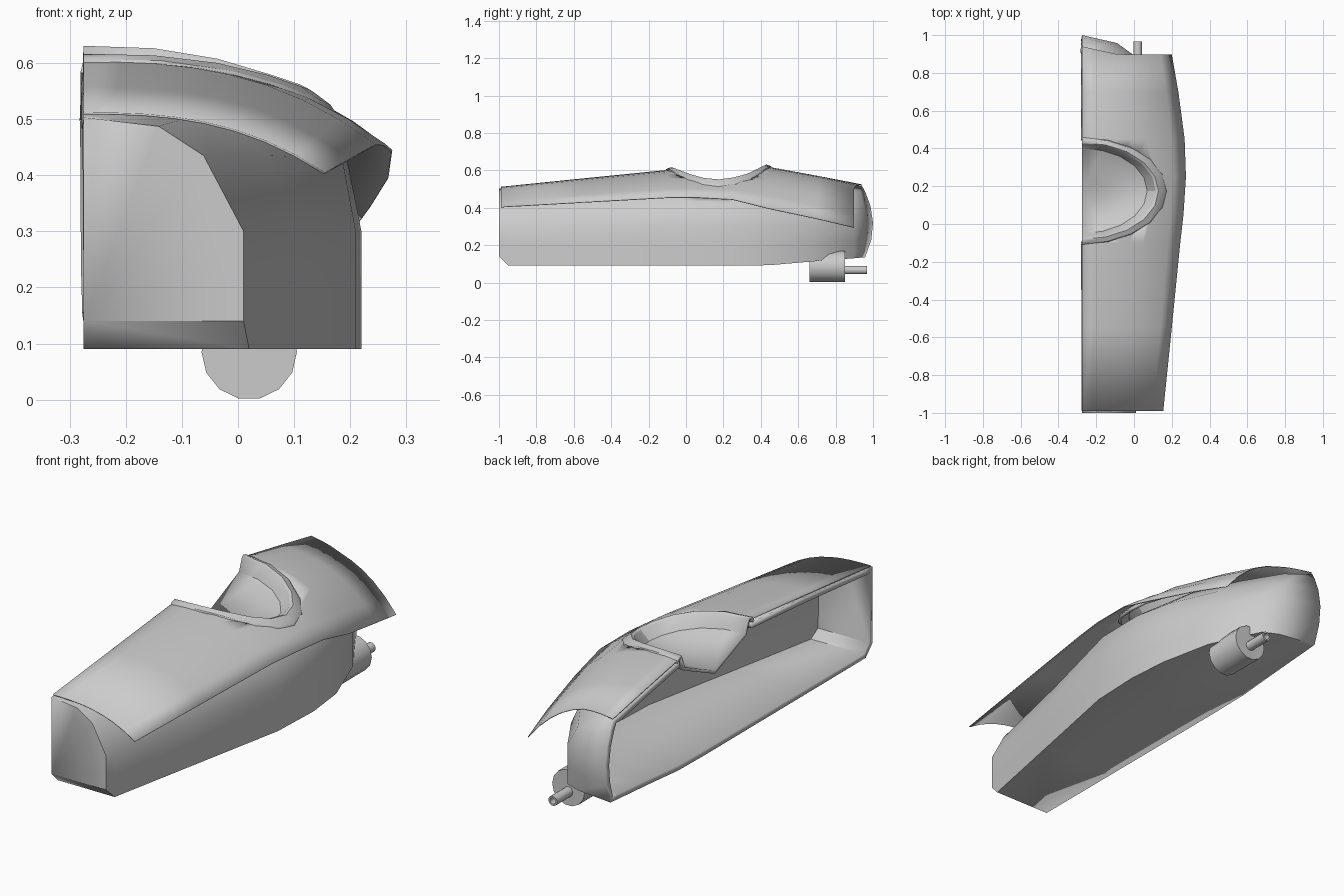
import bpy, bmesh, math
from mathutils import Vector

if "Cube" in bpy.data.objects:
    bpy.data.objects.remove(bpy.data.objects["Cube"])

CUT = -0.275          # open centre-line plane of the half body
CY = 0.175            # centre of the cockpit opening


def make(name, bm, angle=35):
    bmesh.ops.remove_doubles(bm, verts=bm.verts, dist=0.0005)
    bmesh.ops.recalc_face_normals(bm, faces=bm.faces)
    me = bpy.data.meshes.new(name)
    bm.to_mesh(me)
    bm.free()
    ob = bpy.data.objects.new(name, me)
    bpy.context.collection.objects.link(ob)
    activate(ob)
    bpy.ops.object.shade_smooth_by_angle(angle=math.radians(angle))
    return ob


def activate(ob):
    bpy.ops.object.select_all(action='DESELECT')
    ob.select_set(True)
    bpy.context.view_layer.objects.active = ob


def loft(rows):
    bm = bmesh.new()
    vs = [[bm.verts.new(p) for p in r] for r in rows]
    for a, b in zip(vs, vs[1:]):
        for i in range(len(a) - 1):
            bm.faces.new((a[i], a[i + 1], b[i + 1], b[i]))
    return bm, vs


def orient(bm, toward, sign):
    # make normals point away from (sign 1) an inner reference point
    bmesh.ops.remove_doubles(bm, verts=bm.verts, dist=0.0005)
    bmesh.ops.recalc_face_normals(bm, faces=bm.faces)
    s = sum((f.calc_center_median() - Vector(toward)).dot(f.normal) * f.calc_area() for f in bm.faces)
    return s * sign < 0


def shell(ob, flip, thick, cutter=None):
    if flip:
        ob.data.flip_normals()
    m = ob.modifiers.new("thickness", 'SOLIDIFY')
    m.thickness, m.offset = thick, -1
    activate(ob)
    bpy.ops.object.modifier_apply(modifier=m.name)
    if cutter:
        m = ob.modifiers.new("opening", 'BOOLEAN')
        m.operation, m.solver, m.object = 'DIFFERENCE', 'EXACT', cutter
        bpy.ops.object.modifier_apply(modifier=m.name)


# Deck rows: y, centre height, edge x, edge height
DECK = [(-0.99, .512, .155, .405), (-0.55, .557, .20, .43), (-0.1, .602, .245, .455),
        (0.05, .605, .262, .456), (0.25, .612, .275, .445), (0.45, .617, .268, .395),
        (0.70, .571, .235, .342), (0.94, .525, .20, .295)]


def deck_row(y):
    for a, b in zip(DECK, DECK[1:]):
        if y <= b[0]:
            k = (y - a[0]) / (b[0] - a[0])
            return [p + (q - p) * k for p, q in zip(a, b)]
    return DECK[-1]


def deck_z(x, y):
    _, zc, xe, ze = deck_row(y)
    t = max(0, (x - CUT) / (xe - CUT))
    return zc + (ze - zc) * t ** 2.7


# Cockpit cutter
bm = bmesh.new()
bmesh.ops.create_cone(bm, cap_ends=True, segments=24, radius1=1, radius2=1, depth=0.5)
bmesh.ops.scale(bm, vec=(.425, .268, 1), verts=bm.verts)
bmesh.ops.translate(bm, vec=(CUT, CY, .66), verts=bm.verts)
cutter = make("cockpit_cutter", bm)
cutter.hide_render = True

# Hull sections: y, width, bottom, shoulder fraction and height, upper fraction and height, top
HULL = [(-1.0, .285, .14, .75, .435, .47, .487, .503),
        (-0.95, .295, .09, .76, .435, .48, .49, .508),
        (-0.5, .385, .09, .85, .435, .58, .512, .552),
        (0.0, .485, .09, .95, .43, .66, .535, .592),
        (0.25, .495, .09, .95, .425, .66, .535, .602),
        (0.45, .475, .093, .93, .415, .62, .53, .607),
        (0.68, .40, .113, .87, .41, .56, .51, .565),
        (0.90, .265, .13, .80, .41, .5, .488, .522),
        (0.958, .185, .133, .85, .41, .5, .485, .52),
        (1.0, 0, .135, .85, .41, .5, .48, .518)]
rows = []
for y, w, b, f1, z1, f2, z2, top in HULL:
    mid = .3 if y < .9 else .32
    prof = [(0, b), (w, b), (w, (b + mid) / 2), (w, mid), (w * f1, z1), (w * f2, z2), (0, top)]
    rear = max(0, (y - .9) / .1)
    rows.append([(CUT + x, y - .055 * rear * min(1.1, ((z - .31) / .2) ** 2), z) for x, z in prof])
bm, vs = loft(rows)
bm.faces.new(vs[0])
flip = orient(bm, (CUT, 0, .3), 1)
hull = make("hull_shell", bm, 40)
shell(hull, flip, .025, cutter)

# Deck cover overhanging the hull
rows = []
N = 8
for y, zc, xe, ze in DECK:
    row = []
    for i in range(N + 1):
        t = i / N
        x = CUT + (xe - CUT) * t
        yy = y - .042 * min(1, t * 2.5) if y > .9 else y
        row.append((x, yy, deck_z(x, y)))
    rows.append(row)
bm, vs = loft(rows)
flip = orient(bm, (CUT, 0, 0), 1)
deck = make("deck_cover", bm)
shell(deck, flip, .004, cutter)
bpy.data.objects.remove(cutter)

# Cockpit coaming and dished seat
rows = []
for rx, ry, dz in [(.458, .292, -.012), (.44, .28, .006), (.405, .256, .014),
                   (.39, .247, .004), (.345, .225, -.055), (0, 0, None)]:
    row = []
    for i in range(11):
        a = math.radians(-90 + 18 * i)
        x, y = CUT + rx * math.cos(a), CY + ry * math.sin(a)
        row.append((x, y, .46 if dz is None else deck_z(x, y) + dz))
    rows.append(row)
bm, vs = loft(rows)
flip = orient(bm, (CUT, CY, -5), 1)
bowl = make("cockpit_bowl", bm, 25)
shell(bowl, flip, .015)


# Motor pod and hollow nozzle under the tail
def tube(name, z, r, y0, y1, hole=0):
    bm = bmesh.new()
    prof = [(0, y0), (r, y0), (r, y1)]
    prof += [(hole, y1), (hole, y1 - .05), (0, y1 - .05)] if hole else [(0, y1)]
    rows = []
    for i in range(15):
        a = math.tau * i / 14
        rows.append([(.02 + p * math.cos(a), y, z + p * math.sin(a)) for p, y in prof])
    bm.free()
    bm, _ = loft(rows)
    bmesh.ops.remove_doubles(bm, verts=bm.verts, dist=.0005)
    bmesh.ops.dissolve_degenerate(bm, edges=bm.edges, dist=.0005)
    make(name, bm)


tube("motor_pod", .085, .085, .66, .85)
tube("outlet_nozzle", .067, .023, .84, .967, .015)
